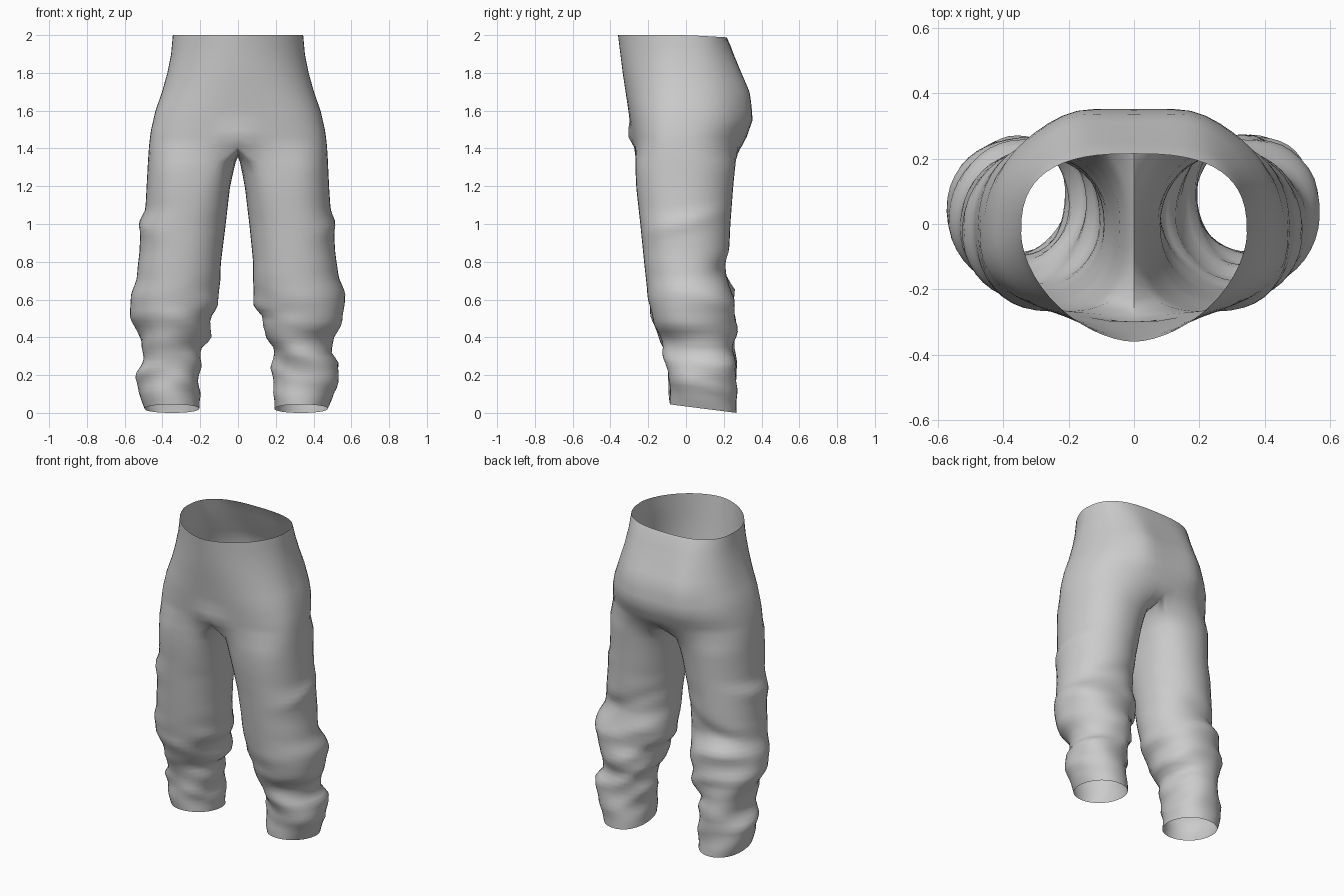
import bpy, bmesh, math
from math import sin, cos, pi, radians, exp

if "Cube" in bpy.data.objects:
    bpy.data.objects.remove(bpy.data.objects["Cube"])

# ---- profile tables: (height, value) ----
FRONT = [(0, -.085), (.2, -.095), (.3, -.115), (.36, -.12), (.42, -.15), (.5, -.18),
         (.6, -.2), (.8, -.222), (1, -.242), (1.2, -.264), (1.38, -.272), (1.45, -.28),
         (1.6, -.305), (1.8, -.335), (2, -.36)]
BACK = [(0, .268), (.1, .265), (.2, .262), (.27, .268), (.34, .25), (.4, .265), (.5, .26),
        (.65, .247), (.75, .21), (.84, .228), (1, .235), (1.2, .25), (1.34, .265),
        (1.45, .318), (1.55, .352), (1.62, .347), (1.7, .334), (1.8, .292), (1.9, .252), (2, .215)]
HIP = [(1.4, .474), (1.5, .46), (1.6, .437), (1.7, .402), (1.8, .374), (1.9, .354), (2, .345)]
OUTER = {
    -1: [(0, .495), (.1, .53), (.2, .53), (.28, .505), (.36, .51), (.44, .54), (.5, .565),
         (.62, .568), (.7, .54), (.85, .522), (1, .515), (1.08, .49), (1.2, .484), (1.4, .474)],
    1: [(0, .475), (.06, .5), (.2, .545), (.26, .535), (.31, .49), (.4, .505), (.48, .55), (.56, .57),
        (.64, .568), (.72, .532), (.85, .515), (1, .505), (1.08, .49), (1.2, .482), (1.4, .474)]}
INNER = {
    -1: [(0, .205), (.2, .198), (.34, .2), (.39, .15), (.5, .14), (.56, .105), (.64, .1),
         (.8, .09), (1, .065), (1.2, .042), (1.33, .012)],
    1: [(0, .193), (.2, .185), (.34, .185), (.39, .15), (.46, .13), (.52, .13), (.56, .09), (.64, .08),
        (.8, .08), (1, .06), (1.2, .036), (1.33, .01)]}
# squareness of the leg section: front and back of the outside
E_FRONT = [(0, .97), (.4, 1), (.62, 1), (.8, .93), (1.1, .87), (1.35, .8)]
E_BACK = [(0, .93), (.3, .9), (.7, .93), (1, 1), (1.35, .95)]

RING, ARC = 40, 28            # points round a leg; last index of the outer arc


def at(table, z):
    if z <= table[0][0]:
        return table[0][1]
    for (a, u), (b, v) in zip(table, table[1:]):
        if z <= b:
            return u + (v - u) * (z - a) / (b - a)
    return table[-1][1]


def spow(v, e):
    return math.copysign(abs(v) ** e, v)


def pelvis_point(z, i, side):
    t = -pi / 2 + pi * i / ARC
    k = max(0, min(1, (z - 1.45) / .55))
    hw, yf, yb = at(HIP, z), at(FRONT, z), at(BACK, z)
    cy = -.03
    if t < 0:
        e = .75 + .4 * k
        y = cy + (cy - yf) * spow(sin(t), e)
    else:
        e = .88 - .14 * k
        y = cy + (yb - cy) * spow(sin(t), e)
    x = 0 if i in (0, ARC) else hw * abs(cos(t)) ** e
    if t > 0:      # rounded cheeks either side of the back seam
        y += .018 * exp(-((x - .19) / .09) ** 2) * sin(pi * min(1, max(0, (2 - z) / .6)))
    else:          # small overhanging fold at the front of the crotch
        y -= .024 * exp(-(x / .09) ** 2) * exp(-((z - 1.47) / .05) ** 2)
    return (side * x, y, z - (.012 * max(0, sin(t)) if z > 1.95 else 0))


def folds(z, t, side):
    """Slanted cloth creases, growing towards the bunched lower leg."""
    ph = 1.3 * side
    start = .78 + .12 * sin(t)
    low = max(0, min(1, (start - z) / .25)) * min(1, z / .12)
    wave = z * 2 * pi / .16 + 2.1 * sin(t + ph) + 1.1 * sin(2 * t - ph)
    crease = 1 - 1.6 * abs(sin(wave / 2))
    d = low * (.009 * crease * (.75 + .4 * sin(2 * t + 9 * z)) + .006 * sin(3 * t + 17 * z + ph))
    # diagonal pull fold on the outside of the knee
    d += .012 * exp(-((z - 1.01 - .07 * sin(t)) / .04) ** 2) * max(0, cos(t)) ** 2
    # hollow behind the knee
    d -= .012 * exp(-((z - .8 + .1 * cos(t)) / .05) ** 2) * max(0, sin(t))
    return d


def leg_point(z, i, side):
    t = radians(-126 + 360 / RING * i)
    xi, xo = at(INNER[side], z), at(OUTER[side], z)
    yf, yb = at(FRONT, z), at(BACK, z)
    cx, cy = (xi + xo) / 2, (yf + yb) / 2
    e = at(E_FRONT if sin(t) < 0 else E_BACK, z)
    if cos(t) < 0:            # inner thigh is squarer near the crotch
        e -= .14 * max(0, min(1, (z - 1) / .3))
    d = folds(z, t, side)
    x = cx + ((xo - xi) / 2 + d) * spow(cos(t), e)
    y = cy + ((yb - yf) / 2 + d) * spow(sin(t), e)
    # the hem tilts down towards the heel
    tilt = max(0, 1 - z / .3) * (.045 * (yb - y) / (yb - yf))
    return (side * x, y, max(0, z + tilt))


def bridge(bm, a, b, closed):
    n = len(a)
    for i in range(n if closed else n - 1):
        j = (i + 1) % n
        bm.faces.new((a[i], a[j], b[j], b[i]))


bm = bmesh.new()
for side in (-1, 1):
    # seat and waist: half rings from the waist down to the crotch
    prev = None
    for z in (2, 1.95, 1.9, 1.85, 1.8, 1.75, 1.7, 1.65, 1.6, 1.55, 1.5, 1.46, 1.42):
        row = [bm.verts.new(pelvis_point(z, i, side)) for i in range(ARC + 1)]
        if prev:
            bridge(bm, prev, row, False)
        prev = row
    # crotch seam closes the half ring along the centre line
    y0, y1 = prev[ARC].co.y, prev[0].co.y
    n = RING - ARC
    for j in range(1, n):
        s = j / n
        prev.append(bm.verts.new((0, y0 + (y1 - y0) * s, 1.42 - .06 * sin(pi * s) ** .7)))
    # leg: closed rings from the thigh to the hem
    heights = [1.33, 1.26, 1.19, 1.13]
    while heights[-1] > .03:
        heights.append(heights[-1] - .028)
    heights[-1] = 0
    for z in heights:
        row = [bm.verts.new(leg_point(z, i, side)) for i in range(RING)]
        bridge(bm, prev, row, True)
        prev = row

bmesh.ops.remove_doubles(bm, verts=bm.verts, dist=.0005)
# ease the cloth where the legs join the seat
zone = [v for v in bm.verts if 1.2 < v.co.z < 1.44]
bmesh.ops.smooth_vert(bm, verts=zone, factor=.35, use_axis_x=True, use_axis_y=True, use_axis_z=True)
bmesh.ops.recalc_face_normals(bm, faces=bm.faces)

mesh = bpy.data.meshes.new("trousers")
bm.to_mesh(mesh)
bm.free()
trousers = bpy.data.objects.new("trousers", mesh)
bpy.context.collection.objects.link(trousers)

cloth = bpy.data.materials.new("grey cloth")
cloth.diffuse_color = (.6, .6, .6, 1)
cloth.use_nodes = True
cloth.node_tree.nodes["Principled BSDF"].inputs["Base Color"].default_value = cloth.diffuse_color
mesh.materials.append(cloth)

bpy.context.view_layer.objects.active = trousers
trousers.select_set(True)
bpy.ops.object.shade_smooth_by_angle(angle=radians(50))
